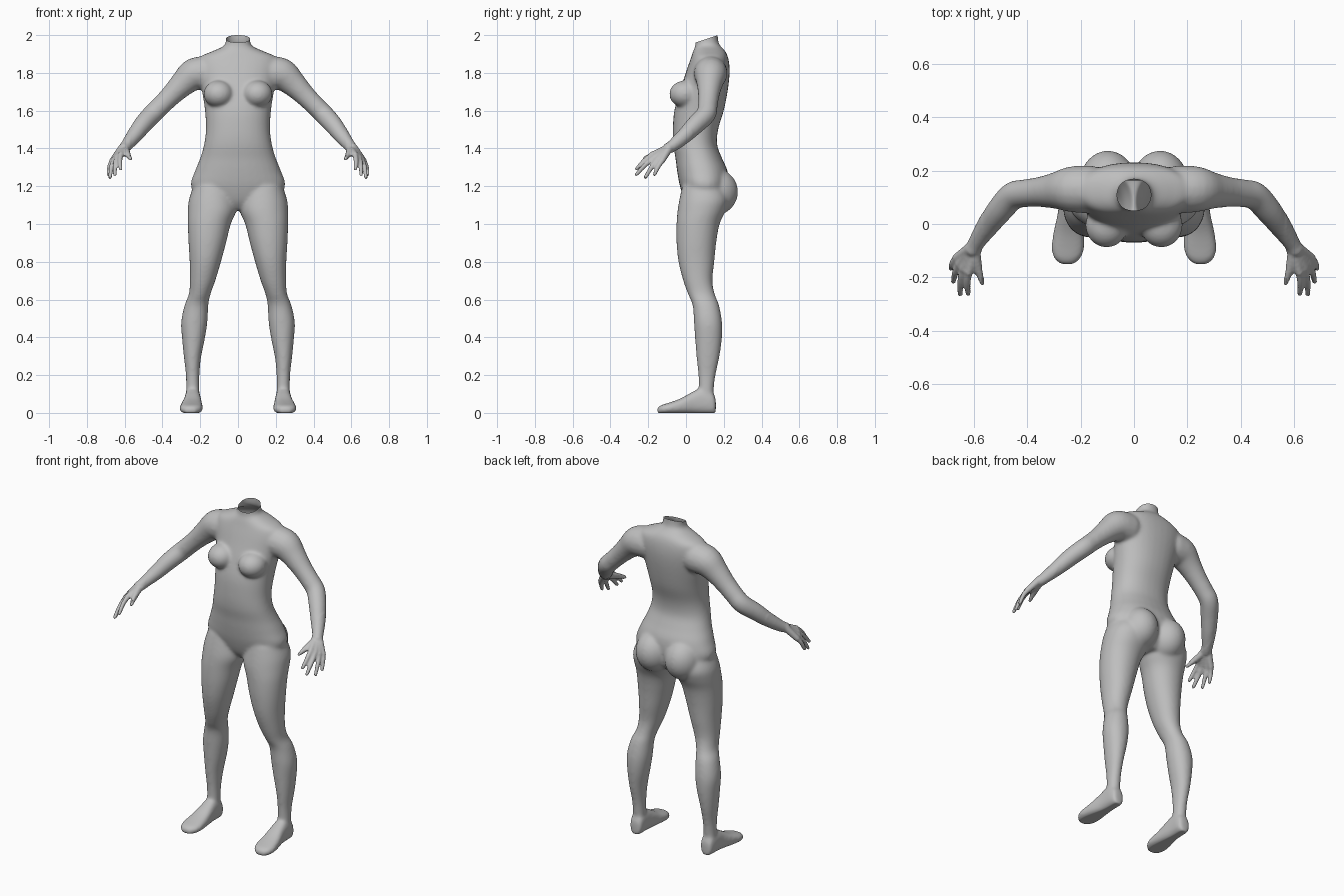
import bpy, bmesh, math
from mathutils import Vector, Matrix

if "Cube" in bpy.data.objects:
    bpy.data.objects.remove(bpy.data.objects["Cube"])

bm = bmesh.new()
SEG = 32


def resample(rows, n=4):
    """Catmull-Rom interpolation of parameter rows."""
    out = []
    for i in range(len(rows) - 1):
        p = [rows[max(i - 1, 0)], rows[i], rows[i + 1], rows[min(i + 2, len(rows) - 1)]]
        for k in range(n):
            t = k / n
            out.append([0.5 * (2 * b + (c - a) * t + (2 * a - 5 * b + 4 * c - d) * t * t
                               + (3 * b - a - 3 * c + d) * t ** 3) for a, b, c, d in zip(*p)])
    return out + [list(rows[-1])]


def loft(rings):
    vs = [[bm.verts.new(p) for p in r] for r in rings]
    n = len(vs[0])
    for a, b in zip(vs, vs[1:]):
        for i in range(n):
            bm.faces.new((a[i], a[(i + 1) % n], b[(i + 1) % n], b[i]))
    bm.faces.new(vs[0][::-1])
    bm.faces.new(vs[-1])


def sections(rows, side=1, axis='z', power=2.2):
    """Rows: (position, x0, x1, d0, d1) as superellipse sections along z or y."""
    rings = []
    for pos, x0, x1, d0, d1 in resample(rows):
        ring = []
        for i in range(SEG):
            a = 2 * math.pi * i / SEG
            c, s = (math.copysign(abs(f) ** (2 / power), f) for f in (math.cos(a), math.sin(a)))
            x = side * ((x0 + x1) / 2 + c * (x1 - x0) / 2)
            d = (d0 + d1) / 2 + s * (d1 - d0) / 2
            ring.append((x, d, pos) if axis == 'z' else (x, pos, d))
        rings.append(ring)
    loft(rings)


def blob(center, radii, side=1):
    m = Matrix.Translation((center[0] * side, center[1], center[2])) @ Matrix.Diagonal((*radii, 1))
    bmesh.ops.create_uvsphere(bm, u_segments=24, v_segments=16, radius=1, matrix=m)


def limb(path, side=1):
    """Round tube through (x, y, z, radius) points with ball ends."""
    rows = resample(path)
    pts = [Vector((side * r[0], r[1], r[2])) for r in rows]
    rings = []
    for i, p in enumerate(pts):
        t = (pts[min(i + 1, len(pts) - 1)] - pts[max(i - 1, 0)]).normalized()
        u = t.cross(Vector((0, 1, 0.3))).normalized()
        v = t.cross(u)
        rings.append([p + rows[i][3] * (u * math.cos(2 * math.pi * k / 16) + v * math.sin(2 * math.pi * k / 16))
                      for k in range(16)])
    loft(rings)
    for x, y, z, r in (path[0], path[-1]):
        blob((x, y, z), (r, r, r), side)


# Torso and neck: z, half width, front y, back y
torso = [(1.075, .08, .03, .17), (1.12, .19, -.005, .21), (1.2, .25, -.032, .225), (1.28, .228, -.047, .22),
         (1.35, .2, -.056, .19), (1.42, .18, -.068, .165), (1.5, .17, -.07, .17), (1.6, .175, -.062, .2),
         (1.7, .19, -.035, .22), (1.78, .205, -.008, .23), (1.84, .215, .012, .23), (1.885, .2, .028, .222),
         (1.915, .135, .038, .208), (1.94, .08, .048, .185), (1.97, .064, .05, .17), (2.06, .067, .055, .168)]
sections([(z, -w, w, f, b) for z, w, f, b in torso])

# Legs: z, inner x, outer x, front y, back y
leg = [(1.2, .02, .235, -.02, .2), (1.13, .006, .26, -.035, .225), (1.07, .008, .266, -.045, .21),
       (1.0, .038, .266, -.05, .178), (.9, .063, .262, -.05, .16), (.8, .09, .256, -.04, .15),
       (.7, .12, .255, -.015, .14), (.63, .145, .26, .01, .152), (.57, .157, .283, .035, .175),
       (.48, .162, .301, .042, .191), (.39, .176, .296, .048, .19), (.29, .196, .286, .056, .176),
       (.2, .204, .276, .065, .157), (.12, .204, .275, .068, .147), (.05, .208, .275, .07, .15)]

# Feet: y, inner x, outer x, bottom z, top z
foot = [(.158, .215, .265, -.005, .07), (.14, .2, .278, -.005, .11), (.08, .198, .282, -.005, .13),
        (.035, .194, .287, -.005, .112), (-.03, .188, .302, -.005, .076), (-.09, .186, .31, -.005, .054),
        (-.13, .2, .3, -.005, .042), (-.153, .228, .272, -.005, .028)]

# Arms and hands: x, y, z, radius
arm = [(.17, .13, 1.8, .09), (.235, .13, 1.79, .087), (.295, .125, 1.74, .069), (.355, .12, 1.68, .057),
       (.41, .115, 1.625, .053), (.455, .105, 1.58, .053), (.505, .05, 1.525, .05), (.55, -.01, 1.465, .042),
       (.59, -.07, 1.415, .032), (.605, -.095, 1.4, .029)]
knuckles = [(.62, -.18, 1.366), (.64, -.168, 1.352), (.655, -.15, 1.341), (.665, -.127, 1.335)]
tips = [(.622, -.262, 1.292), (.652, -.263, 1.262), (.677, -.215, 1.247), (.687, -.167, 1.262)]

for s in (1, -1):
    sections(leg, s, power=2.1)
    sections(foot, s, 'y', 2.6)
    blob((.098, .15, 1.17), (.108, .126, .125), s)      # buttock
    blob((.103, -.005, 1.688), (.08, .084, .072), s)    # breast
    limb(arm, s)
    for k, t in zip(knuckles, tips):                    # palm strips and fingers
        mid = [(a + b) / 2 for a, b in zip(k, t)]
        limb([(.6 + (k[0] - .64) * .5, -.09, 1.402, .022), (*k, .0165)], s)
        limb([(*k, .0145), (mid[0] + .004, mid[1], mid[2] + .006, .0125), (*t, .0095)], s)
    limb([(.598, -.095, 1.4, .022), (.588, -.155, 1.375, .018), (.566, -.222, 1.345, .011)], s)  # thumb

bmesh.ops.recalc_face_normals(bm, faces=bm.faces)
mesh = bpy.data.meshes.new("body")
bm.to_mesh(mesh)
bm.free()
body = bpy.data.objects.new("body", mesh)
bpy.context.collection.objects.link(body)
bpy.context.view_layer.objects.active = body
body.select_set(True)

# Fuse the parts into one skin
rm = body.modifiers.new("fuse", 'REMESH')
rm.mode = 'VOXEL'
rm.voxel_size = 0.007
bpy.ops.object.modifier_apply(modifier=rm.name)

# Soften the joins, flatten the soles and cut the slanted open neck
bm = bmesh.new()
bm.from_mesh(body.data)
soft = [v for v in bm.verts if abs(v.co.x) < .57]
for _ in range(12):
    bmesh.ops.smooth_vert(bm, verts=soft, factor=.5, use_axis_x=True, use_axis_y=True, use_axis_z=True)
for v in bm.verts:
    v.co.z = max(v.co.z, 0)
bmesh.ops.bisect_plane(bm, geom=bm.verts[:] + bm.edges[:] + bm.faces[:], plane_co=(0, .168, 2.0),
                       plane_no=Vector((0, -.04, .12)).normalized(), clear_outer=True)
bm.to_mesh(body.data)
bm.free()

grey = bpy.data.materials.new("plain grey")
grey.diffuse_color = (.52, .52, .52, 1)
grey.use_nodes = True
grey.node_tree.nodes["Principled BSDF"].inputs["Base Color"].default_value = grey.diffuse_color
body.data.materials.clear()
body.data.materials.append(grey)
bpy.ops.object.shade_smooth_by_angle(angle=math.radians(50))
